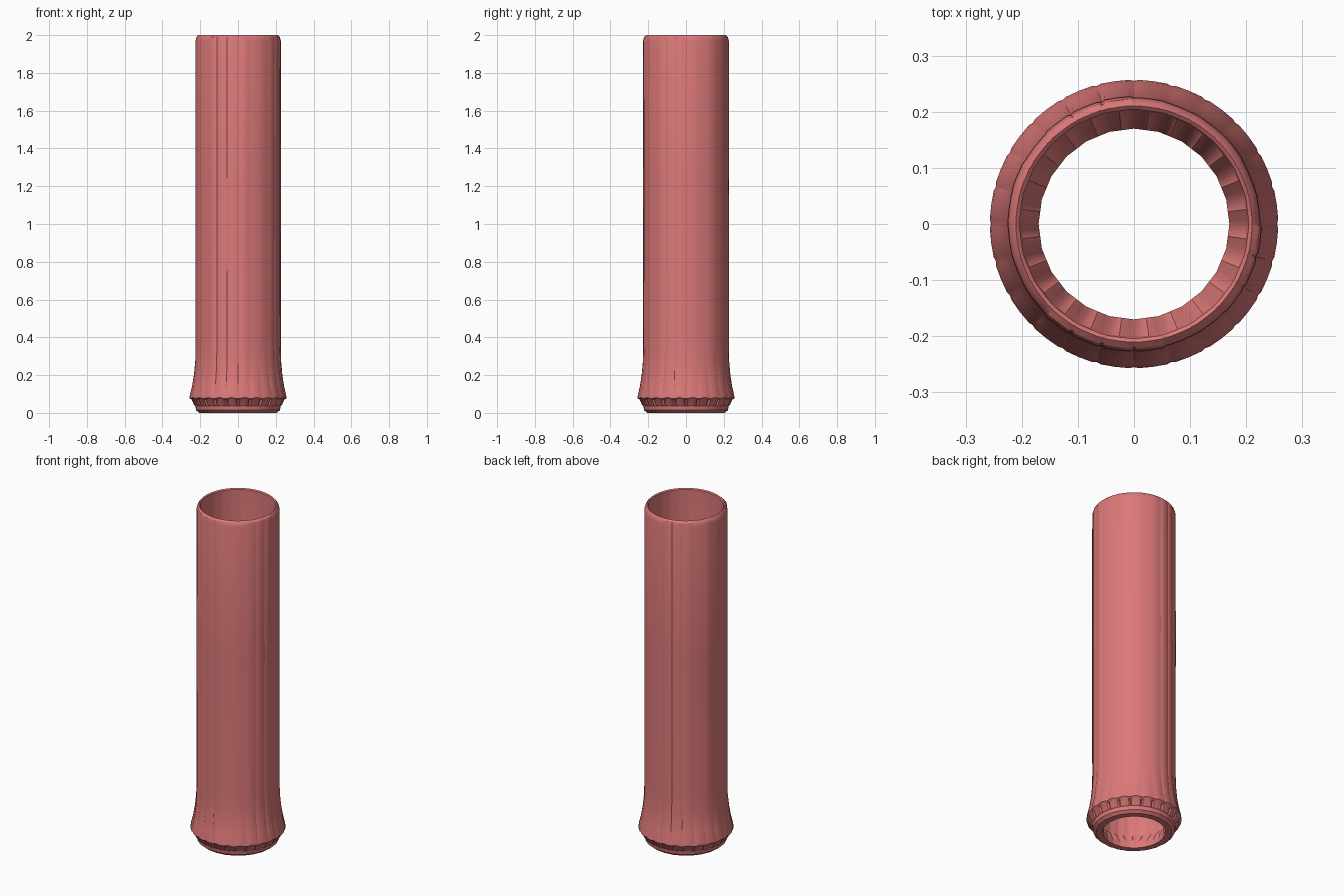
import bpy, bmesh, random
from math import sin, cos, radians

if "Cube" in bpy.data.objects:
    bpy.data.objects.remove(bpy.data.objects["Cube"])

random.seed(4)
PANELS = 24
STEP = 360 / PANELS

# One colour for the whole tube
red = bpy.data.materials.new("dusty_red")
red.use_nodes = True
colour = (0.72, 0.19, 0.19, 1)
red.diffuse_color = colour
red.node_tree.nodes["Principled BSDF"].inputs["Base Color"].default_value = colour

# Closed wall profile: radius, height, seam groove depth, seam rise, panel wobble
profile = [
    (0.170, 0.000, 0, 0, 0),             # bottom lip
    (0.205, 0.000, 0, 0, 0),
    (0.222, 0.014, 0, 0, 0),
    (0.227, 0.036, 0.002, 0, 0),
    (0.238, 0.044, 0.014, 0, 0),         # row of teeth under the flare
    (0.249, 0.070, 0.014, 0, 0),
    (0.259, 0.082, 0.004, -0.006, 0),    # widest edge
    (0.257, 0.094, 0.004, 0, 0),
    (0.246, 0.140, 0.005, 0, 0.3),
    (0.236, 0.200, 0.004, 0, 0.6),
    (0.229, 0.270, 0.003, 0, 1),
    (0.227, 0.360, 0.003, 0, 1),         # long paneled barrel
    (0.228, 1.200, 0.003, 0, 1),
    (0.227, 1.970, 0.003, 0, 1),
    (0.222, 1.990, 0.003, 0, 1),         # muzzle rim
    (0.212, 2.000, 0.002, 0, 0),
    (0.205, 1.994, 0.001, 0, 0),
    (0.203, 0.090, 0.001, 0, 0),         # inner wall
    (0.170, 0.055, 0, -0.028, 0),        # notched inner collar
]

wobble = [random.uniform(-0.002, 0.002) for _ in range(PANELS)]
# Columns inside a panel: fraction of the step, seam weight
columns = [(0, 1), (0.12, 0.25), (0.5, 0), (0.88, 0.25)]

bm = bmesh.new()
rings = []
for radius, height, groove, rise, shift in profile:
    ring = []
    for p in range(PANELS):
        for part, seam in columns:
            flat = cos(radians(STEP / 2)) / cos(radians(STEP * (part - 0.5)))
            r = radius * flat - groove * seam + wobble[p] * shift * (seam < 1)
            a = radians(STEP * (p + part))
            ring.append(bm.verts.new((r * cos(a), r * sin(a), height + rise * (seam > 0))))
    rings.append(ring)

for k, lower in enumerate(rings):
    upper = rings[(k + 1) % len(rings)]
    for i in range(len(lower)):
        j = (i + 1) % len(lower)
        bm.faces.new((lower[i], lower[j], upper[j], upper[i]))
bmesh.ops.recalc_face_normals(bm, faces=bm.faces)

mesh = bpy.data.meshes.new("flared_tube")
bm.to_mesh(mesh)
bm.free()
mesh.materials.append(red)
tube = bpy.data.objects.new("flared_tube", mesh)
bpy.context.collection.objects.link(tube)
bpy.context.view_layer.objects.active = tube
tube.select_set(True)
bpy.ops.object.shade_smooth_by_angle(angle=radians(30))
